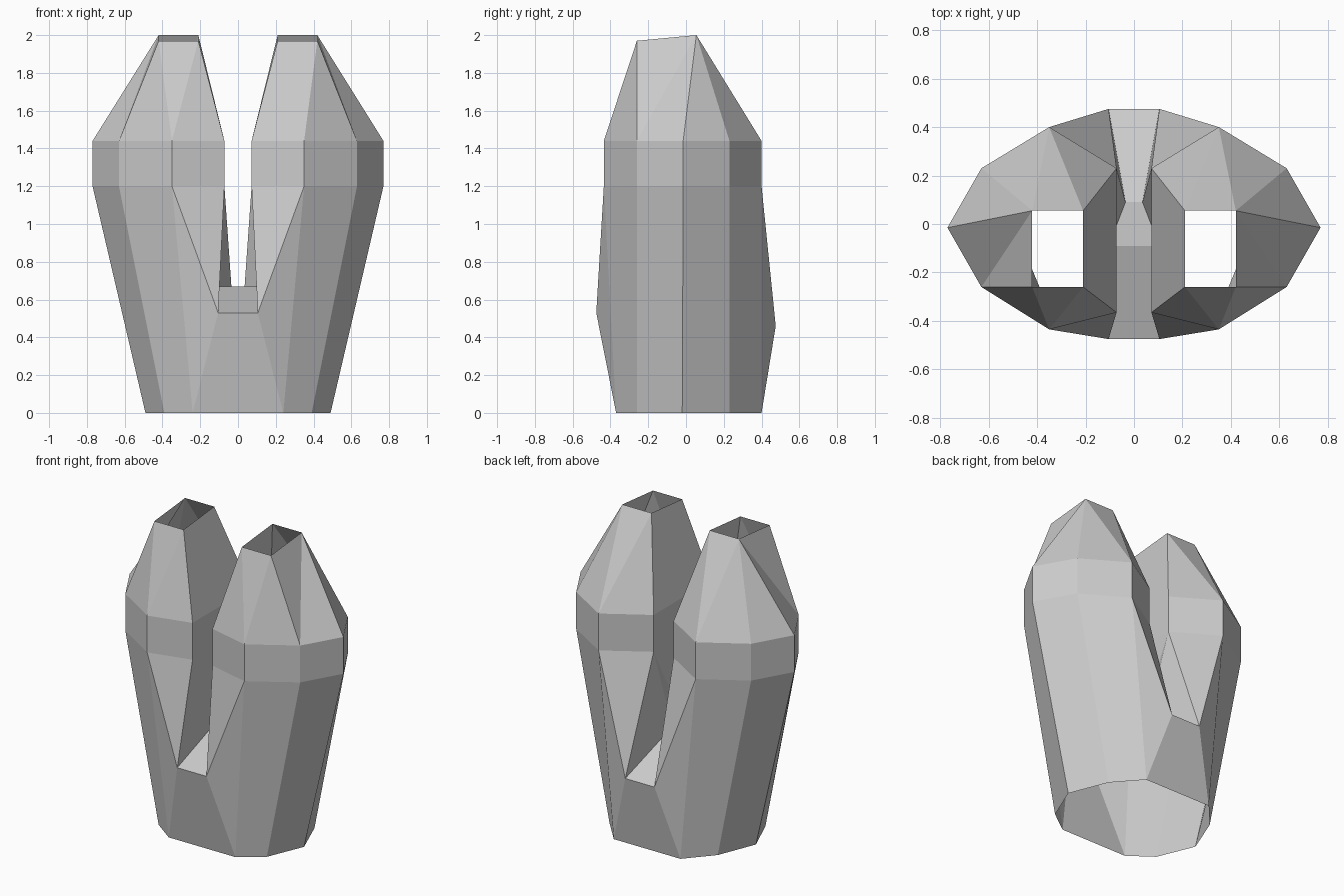
import bpy, bmesh

if "Cube" in bpy.data.objects:
    bpy.data.objects.remove(bpy.data.objects["Cube"])

bm = bmesh.new()


def loop(points, z=None):
    """Add a row of vertices, optionally all at one height."""
    return [bm.verts.new(p if z is None else (*p, z)) for p in points]


def faces(*groups):
    for g in groups:
        bm.faces.new(g)


def bridge(lower, upper, closed=False):
    """Join two rows of equal length with quads."""
    n = len(lower)
    for i in range(n if closed else n - 1):
        j = (i + 1) % n
        faces((lower[i], lower[j], upper[j], upper[i]))


# Right half: open waist ring at the bottom, front centre to back centre
waist = loop([(0, -.37), (.24, -.37), (.39, -.26), (.49, -.02),
              (.39, .23), (.24, .40), (0, .40)], 0)

# Leg rings: inner front, round the outside, inner back
leg_section = [(.072, -.365), (.35, -.435), (.63, -.26), (.77, -.015),
               (.63, .23), (.35, .40), (.072, .23)]
low = loop(leg_section, 1.20)
high = loop(leg_section, 1.44)

# Open cuff at the top of the leg
cuff = loop([(.21, -.26, 1.97), (.42, -.26, 1.97), (.42, .055, 2), (.21, .055, 2)])

# Saddle between the legs, front to back: centre line and edge
saddle = [(.105, -.475, .53), (.105, -.09, .67), (.035, .09, .67), (.105, .475, .46)]
edge = loop(saddle)
mid = loop([(0, y, z) for x, y, z in saddle])
bridge(mid, edge)

# Body side panels, then the front and back panels
bridge(waist[1:6], low[1:6])
faces((waist[0], waist[1], edge[0], mid[0]),
      (waist[1], low[1], edge[0]),
      (waist[5], waist[6], mid[3], edge[3]),
      (waist[5], edge[3], low[5]))

# Inner walls running down to the saddle
a, b = low[0], low[6]
faces((low[1], a, edge[0]), (a, edge[1], edge[0]), (a, b, edge[1]),
      (b, edge[2], edge[1]), (b, edge[3], edge[2]), (low[5], edge[3], b))

# Straight leg band
bridge(low, high, closed=True)

# Taper from the seven-sided band to the four-sided cuff
h, c = high, cuff
faces((h[0], h[1], c[0]), (h[1], c[1], c[0]), (h[1], h[2], c[1]),
      (h[2], c[2], c[1]), (h[2], h[3], c[2]), (h[3], h[4], c[2]),
      (h[4], h[5], c[2]), (h[5], c[3], c[2]), (h[5], h[6], c[3]),
      (h[6], h[0], c[0], c[3]))

bmesh.ops.recalc_face_normals(bm, faces=bm.faces)
# Keep the shell facing outward
outer = max(bm.faces, key=lambda f: f.calc_center_median().x)
if outer.normal.x < 0:
    bmesh.ops.reverse_faces(bm, faces=bm.faces)

mesh = bpy.data.meshes.new("two_legged_shell")
bm.to_mesh(mesh)
bm.free()
shell = bpy.data.objects.new("two_legged_shell", mesh)
bpy.context.collection.objects.link(shell)

# Left half
mirror = shell.modifiers.new("mirror", 'MIRROR')
mirror.use_axis[0] = True
mirror.merge_threshold = 0.001
